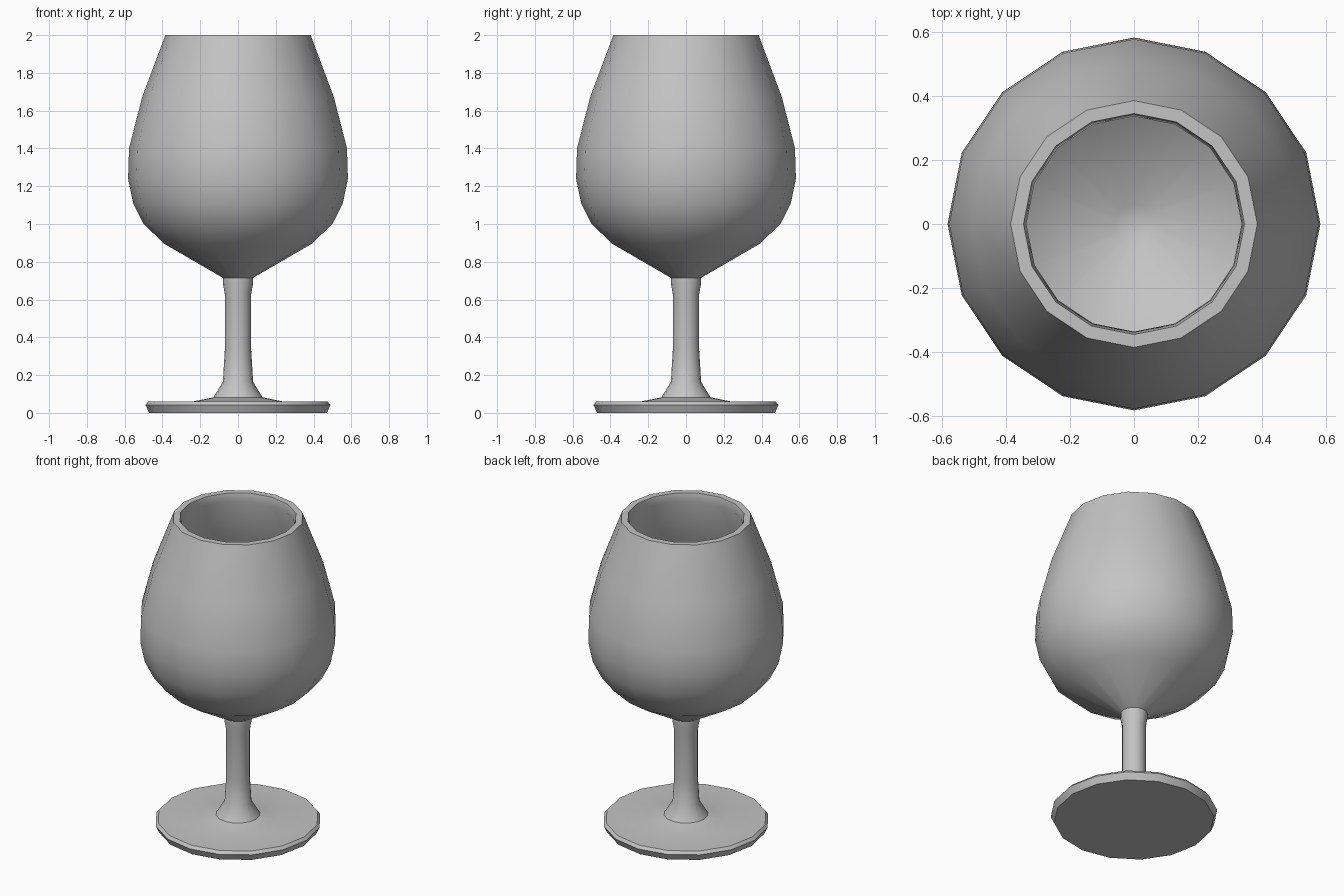
import bpy, bmesh, math

if "Cube" in bpy.data.objects:
    bpy.data.objects.remove(bpy.data.objects["Cube"])

SIDES = 16
grey = bpy.data.materials.new("light grey glass")
grey.diffuse_color = (0.55, 0.55, 0.55, 1)
grey.use_nodes = True
grey.node_tree.nodes["Principled BSDF"].inputs["Base Color"].default_value = grey.diffuse_color


def lathe(name, profile):
    """Revolve (radius, height) points about z; radius 0 closes to a point."""
    bm = bmesh.new()
    rings = []
    for r, z in profile:
        if r == 0:
            rings.append([bm.verts.new((0, 0, z))] * SIDES)
        else:
            rings.append([bm.verts.new((r * math.cos(i * math.tau / SIDES),
                                        r * math.sin(i * math.tau / SIDES), z))
                          for i in range(SIDES)])
    for a, b in zip(rings, rings[1:]):
        for i in range(SIDES):
            j = (i + 1) % SIDES
            corners = list(dict.fromkeys((a[i], a[j], b[j], b[i])))
            bm.faces.new(corners)
    bmesh.ops.recalc_face_normals(bm, faces=bm.faces)
    mesh = bpy.data.meshes.new(name)
    bm.to_mesh(mesh)
    bm.free()
    mesh.materials.append(grey)
    obj = bpy.data.objects.new(name, mesh)
    bpy.context.collection.objects.link(obj)
    bpy.ops.object.select_all(action='DESELECT')
    obj.select_set(True)
    bpy.context.view_layer.objects.active = obj
    bpy.ops.object.shade_smooth_by_angle(angle=math.radians(40))
    return obj


# Foot and stem
foot_stem = [(0, 0), (0.47, 0), (0.49, 0.042), (0.475, 0.06), (0.24, 0.06),
             (0.13, 0.082), (0.08, 0.165), (0.07, 0.33), (0.07, 0.63),
             (0.08, 0.685), (0.08, 0.715)]

# Outside of the bowl up to the rim
bowl_outside = [(0.39, 0.895), (0.5, 1.0), (0.555, 1.11), (0.582, 1.24),
                (0.577, 1.4), (0.508, 1.67), (0.39, 1.985), (0.385, 2.0)]

# Inner lip, then the hollow down to its floor
bowl_inside = [(0.345, 2.0), (0.336, 1.95), (0.46, 1.65), (0.535, 1.4),
               (0.54, 1.24), (0.515, 1.13), (0.465, 1.03), (0.365, 0.93),
               (0.06, 0.76), (0, 0.755)]

lathe("goblet", foot_stem + bowl_outside + bowl_inside)
